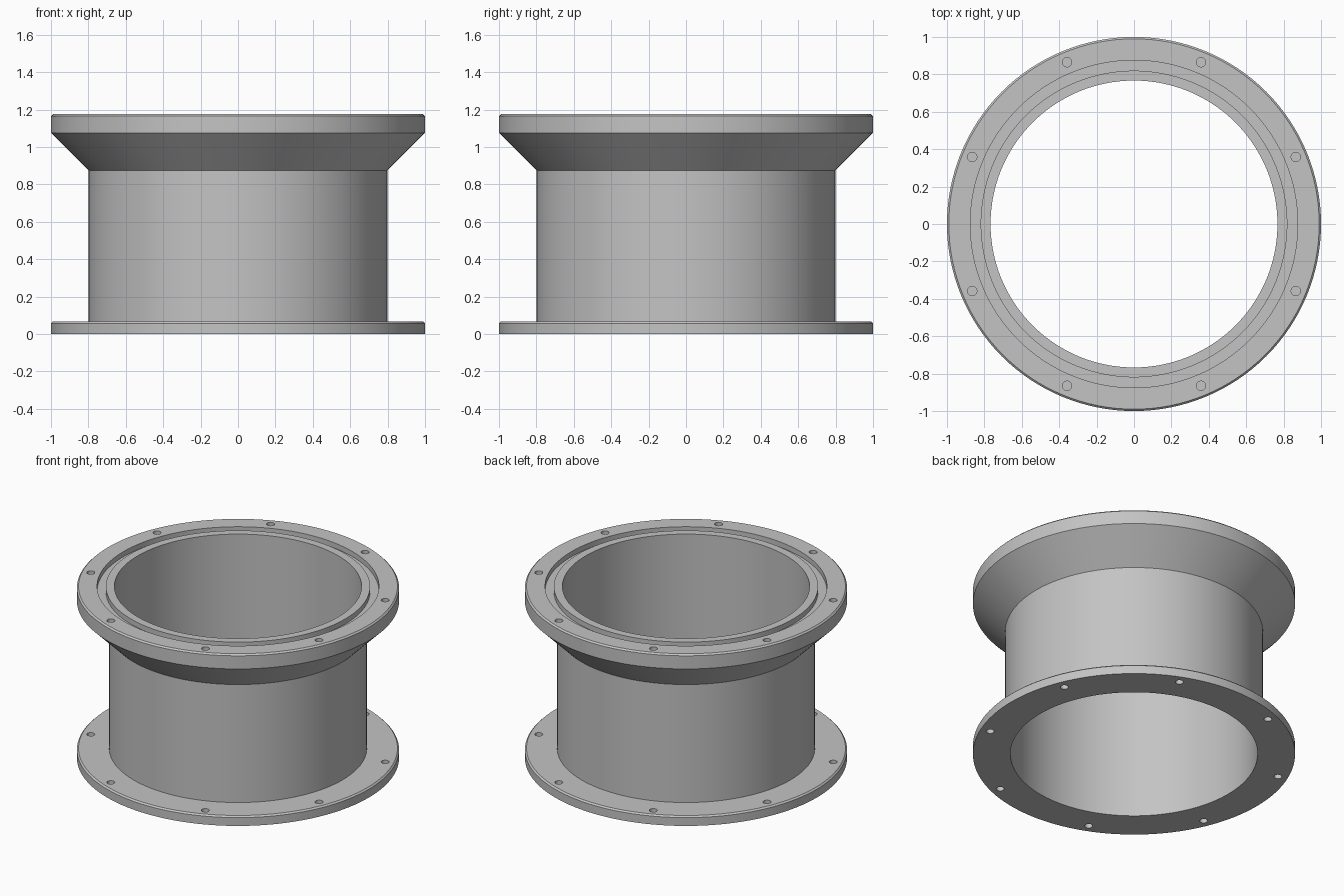
import bpy, bmesh, math
from mathutils import Matrix

cube = bpy.data.objects.get("Cube")
if cube:
    bpy.data.objects.remove(cube, do_unlink=True)

SEGMENTS = 128
BORE, BARREL, RIM = 0.767, 0.8, 1.0
BASE_TOP, NECK, TOP_UNDER, TOP = 0.067, 0.875, 1.075, 1.175
CHAMFER = 0.01
GROOVE_IN, GROOVE_OUT, GROOVE_DEPTH = 0.82, 0.875, 0.035
BOLT_CIRCLE, BOLT_RADIUS, BOLTS = 0.936, 0.025, 8

metal = bpy.data.materials.new("grey metal")
metal.use_nodes = True
grey = (0.55, 0.55, 0.55, 1)
metal.diffuse_color = grey
metal.node_tree.nodes["Principled BSDF"].inputs["Base Color"].default_value = grey


def add_object(name, bm):
    bmesh.ops.recalc_face_normals(bm, faces=bm.faces)
    mesh = bpy.data.meshes.new(name)
    bm.to_mesh(mesh)
    bm.free()
    mesh.materials.append(metal)
    obj = bpy.data.objects.new(name, mesh)
    bpy.context.collection.objects.link(obj)
    return obj


def lathe(name, profile):
    """Turn a closed (radius, height) profile around z."""
    bm = bmesh.new()
    rings = []
    for i in range(SEGMENTS):
        a = math.tau * i / SEGMENTS
        rings.append([bm.verts.new((r * math.cos(a), r * math.sin(a), z))
                      for r, z in profile])
    for i in range(SEGMENTS):
        here, nxt = rings[i - 1], rings[i]
        for j in range(len(profile)):
            bm.faces.new((here[j - 1], nxt[j - 1], nxt[j], here[j]))
    return add_object(name, bm)


# Flanged tube: thin base flange, straight barrel, conical neck, grooved top flange
body = lathe("flanged_tube", [
    (BORE, 0), (RIM, 0),
    (RIM, BASE_TOP - CHAMFER), (RIM - CHAMFER, BASE_TOP),
    (BARREL, BASE_TOP), (BARREL, NECK), (RIM, TOP_UNDER),
    (RIM, TOP - CHAMFER), (RIM - CHAMFER, TOP),
    (GROOVE_OUT, TOP), (GROOVE_OUT, TOP - GROOVE_DEPTH),
    (GROOVE_IN, TOP - GROOVE_DEPTH), (GROOVE_IN, TOP),
    (BORE, TOP),
])

# Bolt holes: through the base flange, blind in the top flange
bm = bmesh.new()
for low, high in ((-0.05, BASE_TOP + 0.05), (TOP_UNDER, TOP + 0.05)):
    for i in range(BOLTS):
        turn = Matrix.Rotation(math.tau * (i + 0.5) / BOLTS, 4, 'Z')
        place = Matrix.Translation((BOLT_CIRCLE, 0, (low + high) / 2))
        bmesh.ops.create_cone(bm, cap_ends=True, segments=24,
                              radius1=BOLT_RADIUS, radius2=BOLT_RADIUS,
                              depth=high - low, matrix=turn @ place)
cutter = add_object("bolt_hole_cutter", bm)
cutter.hide_render = True

drill = body.modifiers.new("bolt holes", 'BOOLEAN')
drill.operation = 'DIFFERENCE'
drill.solver = 'EXACT'
drill.object = cutter

bpy.ops.object.select_all(action='DESELECT')
body.select_set(True)
bpy.context.view_layer.objects.active = body
bpy.ops.object.modifier_apply(modifier=drill.name)
bpy.data.objects.remove(cutter, do_unlink=True)

# Smooth curved walls, crisp flange edges
bpy.ops.object.shade_smooth_by_angle(angle=math.radians(30))
